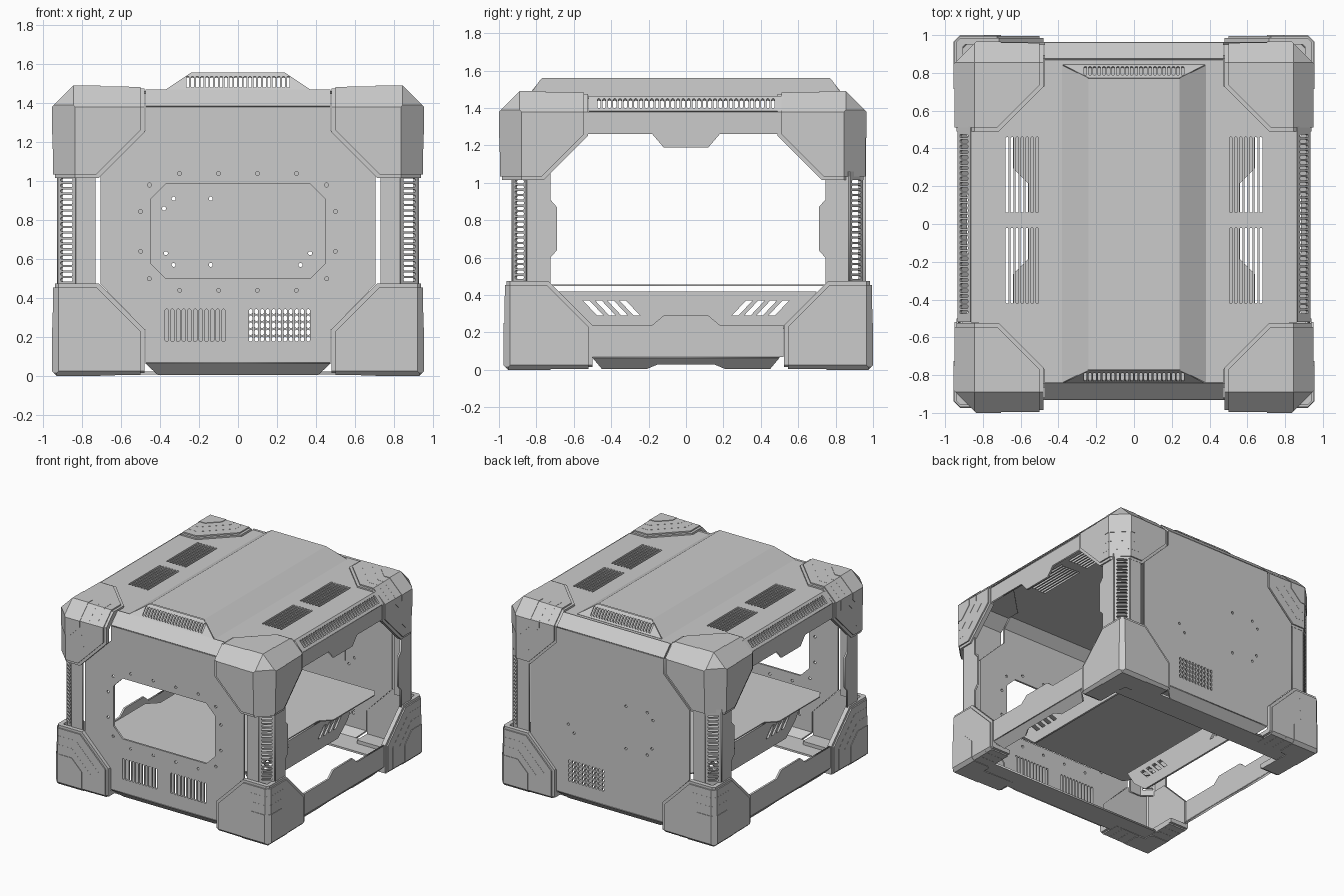
import bpy, bmesh
from math import hypot
from mathutils import Matrix, Vector

if "Cube" in bpy.data.objects:
    bpy.data.objects.remove(bpy.data.objects["Cube"])

COL = bpy.context.scene.collection
ONE = [(1, 1)]
LR = [(1, 1), (-1, 1)]
FOUR = [(1, 1), (-1, 1), (1, -1), (-1, -1)]
FRONT_Y, BACK_Y = -0.925, 0.955


def add_mesh(name, me, mirrors=ONE, y0=0.0):
    """Place a mesh, repeated for each (sign x, sign y), shifted by y0."""
    for sx, sy in mirrors:
        m = me.copy()
        m.transform(Matrix.Translation((0, y0, 0)) @ Matrix.Diagonal((sx, sy, 1, 1)))
        if sx * sy < 0:
            m.flip_normals()
        COL.objects.link(bpy.data.objects.new(name, m))


def octo(x0, z0, x1, z1, c):
    """Rectangle with cut corners."""
    return [(x0 + c, z0), (x1 - c, z0), (x1, z0 + c), (x1, z1 - c),
            (x1 - c, z1), (x0 + c, z1), (x0, z1 - c), (x0, z0 + c)]


def sym(half):
    """Mirror a half outline (given bottom to top on the +u side)."""
    return half + [(-u, v) for u, v in reversed(half)]


def plate(name, outline, holes, o, u, v, thick=0.015, mirrors=ONE, y0=0.0):
    """Flat sheet with holes, drawn in the plane o + a*u + b*v."""
    cu = bpy.data.curves.new(name, 'CURVE')
    cu.dimensions, cu.fill_mode, cu.extrude = '2D', 'BOTH', thick / 2
    for pts in [outline] + holes:
        s = cu.splines.new('POLY')
        s.points.add(len(pts) - 1)
        for p, (a, b) in zip(s.points, pts):
            p.co = (a, b, 0, 1)
        s.use_cyclic_u = True
    tmp = bpy.data.objects.new(name + "_tmp", cu)
    COL.objects.link(tmp)
    bpy.context.view_layer.update()
    me = bpy.data.meshes.new_from_object(tmp.evaluated_get(bpy.context.evaluated_depsgraph_get()))
    bpy.data.objects.remove(tmp)
    u, v = Vector(u).normalized(), Vector(v).normalized()
    me.transform(Matrix.Translation(o) @ Matrix((u, v, u.cross(v))).transposed().to_4x4())
    add_mesh(name, me, mirrors, y0)


def slots(x0, x1, nx, z0, z1, nz, fx, fz):
    """Grid of slots; fx, fz are the open fractions of each cell."""
    w, h = (x1 - x0) / nx, (z1 - z0) / nz
    out = []
    for i in range(nx):
        for j in range(nz):
            cx, cz, a, b = x0 + (i + .5) * w, z0 + (j + .5) * h, w * fx / 2, h * fz / 2
            out.append(octo(cx - a, cz - b, cx + a, cz + b, min(a, b) * .6))
    return out


def dot(x, z, r=0.01):
    return octo(x - r, z - r, x + r, z + r, r * .6)


# Stepped corner guards: nested cut cubes, hollowed from the inside
def clipped(bm, size, planes):
    part = bmesh.new()
    bmesh.ops.create_cube(part, size=size, matrix=Matrix.Translation((size / 2,) * 3))
    for n, d in planes:
        n = Vector(n)
        r = bmesh.ops.bisect_plane(part, geom=part.verts[:] + part.edges[:] + part.faces[:],
                                   plane_co=n * d / n.length_squared, plane_no=n, clear_outer=True)
        cut = [e for e in r['geom_cut'] if isinstance(e, bmesh.types.BMEdge)]
        if len(cut) > 2:
            bmesh.ops.contextual_create(part, geom=cut)
    bmesh.ops.recalc_face_normals(part, faces=part.faces[:])
    me = bpy.data.meshes.new("layer")
    part.to_mesh(me)
    part.free()
    bm.from_mesh(me)


def outer_planes(d, exy, ez, tip):
    return [((-1, 0, 0), -d), ((0, -1, 0), -d), ((0, 0, -1), -d), ((-1, -1, 0), -exy),
            ((-1, 0, -1), -ez), ((0, -1, -1), -ez), ((-1, -1, -1), -tip)]


def helper(name, bm):
    me = bpy.data.meshes.new(name)
    bm.to_mesh(me)
    bm.free()
    ob = bpy.data.objects.new(name, me)
    ob.hide_render = True
    COL.objects.link(ob)
    return ob


def corner_guard(name, exy, ez, tip, half_y, y0, zs, zo, open_end):
    bm = bmesh.new()
    for L, C, d in [(.475, .715, .016), (.455, .685, .006), (.42, .625, .013), (.395, .59, .005),
                    (.35, .525, .011), (.325, .485, .004), (.28, .435, .009), (.25, .41, 0)]:
        pl = [((1, 1, 0), C), ((1, 0, 1), C), ((0, 1, 1), C)]
        clipped(bm, L, pl + outer_planes(d, exy + d, ez + d, tip + d))
    body = helper(name + "_solid", bm)
    bm = bmesh.new()
    clipped(bm, .6, outer_planes(.05, exy + .075, ez + .075, tip + .12))
    if open_end:
        bmesh.ops.create_cube(bm, size=.5, matrix=Matrix.Translation((.43, .43, .12)))
    cutter = helper("cavity", bm)
    mod = body.modifiers.new("hollow", 'BOOLEAN')
    mod.operation, mod.object, mod.solver, mod.use_self = 'DIFFERENCE', cutter, 'EXACT', True
    bpy.context.view_layer.update()
    res = bpy.data.meshes.new_from_object(body.evaluated_get(bpy.context.evaluated_depsgraph_get()))
    bpy.data.objects.remove(body)
    bpy.data.objects.remove(cutter)
    res.transform(Matrix.Translation((.955, half_y, zo)) @ Matrix.Diagonal((-1, -1, zs, 1)))
    if zs < 0:
        res.flip_normals()
    add_mesh(name, res, FOUR, y0)


corner_guard("lower_corner_guard", .035, .025, .05, .9875, .0125, 1, 0, True)
corner_guard("upper_corner_guard", .12, .11, .22, .9825, -.0175, -1, 1.49, False)

# Front and back panels
X, Y, Z = (1, 0, 0), (0, 1, 0), (0, 0, 1)
wall = sym([(.475, .07), (.475, .235), (.705, .47), (.705, 1.03), (.475, 1.26), (.475, 1.38)])
ring = [dot(s * x, z) for s in (1, -1) for x, z in
        [(.1, 1.04), (.3, 1.04), (.455, .98), (.5, .845), (.5, .64), (.455, .5), (.3, .44), (.1, .44)]]
window = octo(-.45, .5, .45, .985, .08)
vents = slots(-.38, -.06, 11, .17, .35, 1, .6, .92) + slots(.05, .375, 11, .17, .35, 1, .6, .92)
plate("front_panel", wall, ring + vents + [window], (0, FRONT_Y, 0), X, Z)
inner = [dot(x, z) for x, z in [(-.33, .91), (-.38, .86), (-.14, .91), (-.37, .63), (-.33, .57),
                                (-.14, .57), (.37, .63), (.32, .57)]]
plate("back_panel", wall, inner + slots(.05, .375, 11, .17, .35, 5, .6, .75), (0, BACK_Y, 0), X, Z)
plate("back_hatch", octo(.07, .55, .29, .92, .04), [], (0, BACK_Y - .004, 0), X, Z, .012)

# Sloped edges and floor strips along front and back
for s, y, side in ((-1, FRONT_Y, "front"), (1, BACK_Y, "back")):
    plate(side + "_top_edge", sym([(.475, 0), (.475, .12)]), [], (0, y, 1.38), X, (0, -s, 1))
    plate(side + "_bottom_edge", sym([(.41, -.085), (.475, 0)]), [], (0, y, .07), X, (0, s, 1))
    plate(side + "_floor_strip", sym([(.88, 0), (.88, .19)]), [], (0, y - s * .06, .015), X, (0, -s, 0))

# Corner columns: front strip, slotted bevel, side strip with tab
plate("column_front", [(.73, .44), (.83, .44), (.83, 1.06), (.73, 1.06)], [],
      (0, .93, 0), X, Z, mirrors=FOUR, y0=.01)
bw = hypot(.09, .07)
plate("column_grille", [(0, .44), (bw, .44), (bw, 1.06), (0, 1.06)],
      slots(.018, bw - .018, 1, .48, 1.02, 19, 1, .6), (.83, .93, 0), (.09, -.07, 0), Z,
      mirrors=FOUR, y0=.01)
plate("column_side", [(.86, .44), (.735, .44), (.735, .6), (.70, .64), (.70, .87), (.735, .91),
                      (.735, 1.06), (.86, 1.06)], [], (.92, 0, 0), Y, Z, mirrors=FOUR, y0=.01)

# Roof sheet with slotted side vents
roof = sym([(.475, -.85), (.475, -.77), (.715, -.53), (.865, -.52),
            (.865, .49), (.715, .49), (.475, .73), (.475, .875)])
holes = []
for s in (1, -1):
    for y0, y1 in ((.06, .46), (-.42, -.02)):
        holes += slots(min(s * .5, s * .685), max(s * .5, s * .685), 7, y0, y1, 1, .62, 1)
plate("roof", roof, holes, (0, 0, 1.455), X, Y)

# Raised roof hood with slotted sloping ends
bm = bmesh.new()
rows = [[bm.verts.new(p) for p in ((x, -b, z), (x, b, z))]
        for x, z, b in ((-.38, 1.465, .84), (-.24, 1.56, .77), (.24, 1.56, .77), (.38, 1.465, .84))]
for a, b in zip(rows, rows[1:]):
    bm.faces.new((a[0], b[0], b[1], a[1]))
bmesh.ops.solidify(bm, geom=bm.faces[:], thickness=.008)
bmesh.ops.recalc_face_normals(bm, faces=bm.faces[:])
me = bpy.data.meshes.new("roof_hood")
bm.to_mesh(me)
bm.free()
add_mesh("roof_hood", me)
eh = hypot(.07, .09)
plate("hood_end_grille", sym([(.375, 0), (.24, eh)]), slots(-.27, .27, 22, .015, eh - .025, 1, .6, 1),
      (0, .84, 1.465), X, (0, -.07, .09), .008, mirrors=[(1, 1), (1, -1)])

# Upper side rails: slotted bevel and hanging skirt
plate("side_top_grille", sym([(.52, 0), (.52, .106)]), slots(-.48, .48, 34, .02, .086, 1, .6, 1),
      (.93, 0, 1.38), Y, (-.07, 0, .08), mirrors=LR)
plate("side_skirt", sym([(.12, 1.19), (.18, 1.26), (.53, 1.26), (.53, 1.38)]), [],
      (.925, 0, 0), Y, Z, mirrors=LR)

# Lower side rails with raised middle and notched bottom edge
plate("side_beam", sym([(.52, .07), (.52, .24), (.18, .24), (.12, .29)]), [],
      (.925, 0, 0), Y, Z, mirrors=LR)
plate("side_bottom_edge", sym([(.15, -.05), (.21, -.085), (.45, -.085), (.5, 0)]), [],
      (.925, 0, .07), Y, (1, 0, 1), mirrors=LR)

# Inner shelf on slotted brackets
plate("shelf", sym([(.6, -.86), (.64, -.8), (.64, -.28), (.56, -.2), (.56, .2), (.64, .28),
                    (.64, .8), (.6, .86)]), [], (0, .015, .452), X, Y, .008)
slant = [[(a, .37), (a + .035, .37), (a + .11, .29), (a + .075, .29)]
         for a in (-.55, -.485, -.42, -.355)]
slant += [[(-a, b) for a, b in q] for q in slant]
plate("shelf_bracket", sym([(.5, .2), (.62, .3), (.7, .42)]), slant, (.53, 0, 0), Y, Z, mirrors=LR)
